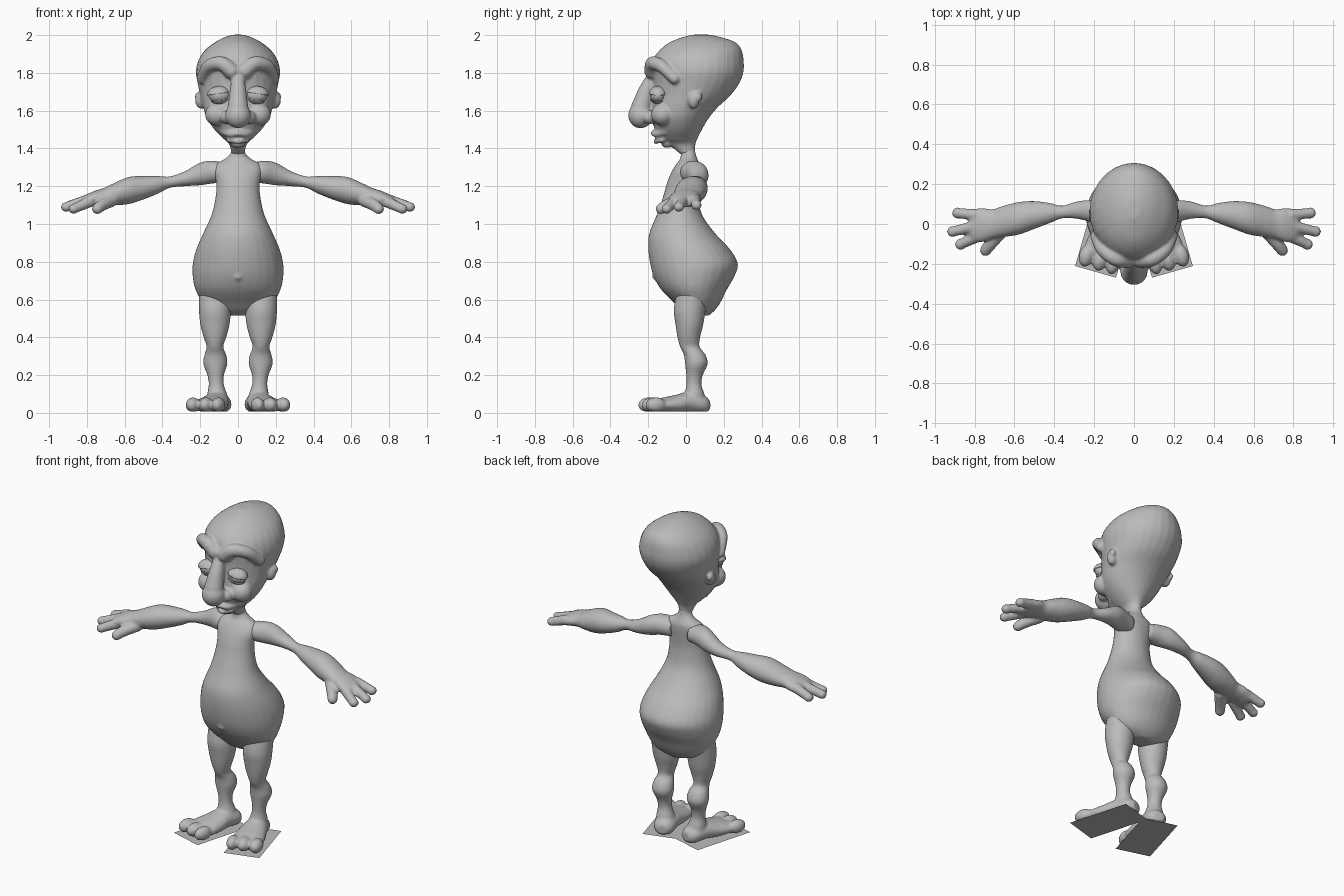
import bpy, bmesh, math
from mathutils import Matrix, Vector

cube = bpy.data.objects.get("Cube")
if cube:
    bpy.data.objects.remove(cube, do_unlink=True)

clay = bpy.data.materials.new("clay_grey")
clay.use_nodes = True
GREY = (0.5, 0.5, 0.5, 1)
clay.diffuse_color = GREY
clay.node_tree.nodes["Principled BSDF"].inputs["Base Color"].default_value = GREY


def spline(a, b, c, d, t):
    return [0.5 * (2 * q + (r - p) * t + (2 * p - 5 * q + 4 * r - s) * t * t
                   + (3 * q - p - 3 * r + s) * t ** 3) for p, q, r, s in zip(a, b, c, d)]


def loft(bm, axis, rings, n=28, steps=4):
    """Skin smooth ellipses (x, y, z, ru, rv) that lie across the given axis."""
    u, v = [i for i in range(3) if i != axis]
    pts = [rings[0], *rings, rings[-1]]
    path = [spline(*pts[i:i + 4], k / steps) for i in range(len(rings) - 1) for k in range(steps)]
    path.append(rings[-1])
    loops = []
    for p in path:
        loop = []
        for k in range(n):
            co = Vector(p[:3])
            co[u] += p[3] * math.cos(math.tau * k / n)
            co[v] += p[4] * math.sin(math.tau * k / n)
            loop.append(bm.verts.new(co))
        loops.append(loop)
    for a, b in zip(loops, loops[1:]):
        for k in range(n):
            j = (k + 1) % n
            bm.faces.new((a[k], a[j], b[j], b[k]))
    bm.faces.new(loops[0])
    bm.faces.new(loops[-1])


def profile(bm, rows):
    """Loft upward from rows of height, half width, front y, back y."""
    loft(bm, 2, [(0, (f + b) / 2, z, w, (b - f) / 2) for z, w, f, b in rows])


def ball(bm, pos, radii):
    m = Matrix.Translation(pos) @ Matrix.Diagonal((*radii, 1))
    bmesh.ops.create_uvsphere(bm, u_segments=24, v_segments=16, radius=1, matrix=m)


def chain(bm, points, r0, r1, count=14):
    """Rounded sausage through the points."""
    pts = [points[0], *points, points[-1]]
    spans = len(points) - 1
    for k in range(count + 1):
        t = k / count * spans
        i = min(int(t), spans - 1)
        r = r0 + (r1 - r0) * k / count
        ball(bm, spline(*pts[i:i + 4], t - i), (r, r, r))


def finish(bm, name, side=1, voxel=0):
    if side < 0:
        bmesh.ops.scale(bm, vec=(-1, 1, 1), verts=bm.verts)
    bmesh.ops.recalc_face_normals(bm, faces=bm.faces)
    for f in bm.faces:
        f.smooth = True
    mesh = bpy.data.meshes.new(name)
    bm.to_mesh(mesh)
    bm.free()
    mesh.materials.append(clay)
    ob = bpy.data.objects.new(name, mesh)
    bpy.context.collection.objects.link(ob)
    if voxel:  # fuse the overlapping forms into one skin
        rm = ob.modifiers.new("fuse", 'REMESH')
        rm.mode = 'VOXEL'
        rm.voxel_size = voxel
        rm.use_smooth_shade = True
        sm = ob.modifiers.new("soften", 'SMOOTH')
        sm.factor = 0.5
        sm.iterations = 4
    return ob


# Torso: pear belly, narrow chest, thin neck
bm = bmesh.new()
profile(bm, [
    (.515, .06, .02, .12), (.54, .14, -.02, .15), (.58, .185, -.06, .18),
    (.65, .225, -.13, .215), (.72, .24, -.17, .255), (.79, .24, -.19, .275),
    (.87, .22, -.2, .23), (.95, .185, -.195, .155), (1.05, .14, -.155, .085),
    (1.15, .118, -.12, .065), (1.22, .116, -.1, .065), (1.28, .13, -.075, .07),
    (1.32, .115, -.05, .07), (1.345, .07, -.03, .06), (1.38, .036, -.03, .05),
    (1.43, .035, -.04, .045)])
ball(bm, (0, -.168, .72), (.016, .012, .016))
finish(bm, "torso", voxel=.011)

# Head: skull and jaw
bm = bmesh.new()
profile(bm, [
    (1.37, .035, -.03, .045), (1.42, .045, -.09, .05), (1.45, .075, -.14, .06),
    (1.5, .125, -.165, .085), (1.56, .165, -.18, .12), (1.62, .185, -.18, .17),
    (1.68, .2, -.175, .235), (1.75, .215, -.175, .285), (1.81, .223, -.18, .305),
    (1.87, .208, -.175, .305), (1.92, .175, -.14, .295), (1.96, .125, -.09, .265),
    (1.985, .08, -.03, .2), (2.002, .03, .03, .13)])
# Nose
chain(bm, [(0, -.185, 1.76), (0, -.21, 1.7), (0, -.235, 1.62)], .034, .055)
ball(bm, (0, -.24, 1.575), (.068, .066, .068))
# Lips and chin
chain(bm, [(-.08, -.11, 1.487), (-.04, -.155, 1.475), (0, -.172, 1.48),
           (.04, -.155, 1.475), (.08, -.11, 1.487)], .015, .015, 24)
chain(bm, [(-.05, -.125, 1.445), (0, -.16, 1.437), (.05, -.125, 1.445)], .014, .014, 16)
ball(bm, (0, -.1, 1.425), (.04, .03, .022))
for s in (-1, 1):
    # Nostrils, cheeks, brows, ears
    ball(bm, (s * .06, -.19, 1.565), (.034, .04, .036))
    ball(bm, (s * .11, -.125, 1.58), (.065, .06, .06))
    chain(bm, [(s * .035, -.18, 1.81), (s * .09, -.175, 1.85),
               (s * .155, -.13, 1.835), (s * .19, -.06, 1.77)], .042, .03, 18)
    ball(bm, (s * .195, .04, 1.655), (.032, .03, .045))
    ball(bm, (s * .212, .06, 1.672), (.016, .025, .025))
finish(bm, "head", voxel=.008)

FOOT = Matrix.Translation((.1, .06, 0)) @ Matrix.Rotation(math.radians(16), 4, 'Z')

for s, side in ((1, "left"), (-1, "right")):
    # Eyeball, with a drooping upper lid and a thin lower lid
    eye = (.1, -.148, 1.682)
    bm = bmesh.new()
    ball(bm, eye, (.056, .042, .042))
    finish(bm, side + "_eye", s)
    for lid, up, height in (("upper", 1, .008), ("lower", -1, -.026)):
        bm = bmesh.new()
        ball(bm, eye, (.063, .05, .048))
        bmesh.ops.bisect_plane(bm, geom=bm.verts[:] + bm.edges[:] + bm.faces[:],
                               plane_co=Vector(eye) + Vector((0, 0, height)),
                               plane_no=(up * .15, 0, up), clear_inner=True)
        bmesh.ops.holes_fill(bm, edges=[e for e in bm.edges if e.is_boundary])
        finish(bm, f"{side}_{lid}_eyelid", s)

    # Arm and palm
    bm = bmesh.new()
    loft(bm, 0, [
        (.06, .03, 1.27, .05, .05), (.13, .035, 1.275, .065, .06),
        (.2, .06, 1.265, .058, .06), (.28, .07, 1.24, .045, .04),
        (.36, .06, 1.222, .032, .03), (.42, .055, 1.208, .05, .046),
        (.5, .045, 1.192, .07, .062), (.58, .028, 1.177, .082, .072),
        (.66, .012, 1.157, .078, .058), (.71, 0, 1.145, .074, .046),
        (.76, -.005, 1.135, .085, .04), (.81, -.008, 1.12, .08, .032),
        (.83, -.008, 1.115, .05, .02)])
    # Fingers and thumb
    for base, tip in (((.79, .045, 1.13), (.885, .055, 1.1)),
                      ((.79, -.01, 1.13), (.91, -.038, 1.09)),
                      ((.78, -.06, 1.12), (.87, -.102, 1.08))):
        chain(bm, [base, tip], .03, .025)
        ball(bm, tip, (.028, .028, .026))
    chain(bm, [(.67, -.04, 1.125), (.72, -.1, 1.1), (.745, -.133, 1.08)], .035, .028)
    finish(bm, side + "_arm", s, .0075)

    # Foot and toes, turned outward
    bm = bmesh.new()
    loft(bm, 1, [
        (0, .065, .04, .03, .03), (0, .03, .045, .06, .05), (0, -.05, .055, .07, .055),
        (0, -.12, .045, .085, .05), (0, -.2, .04, .095, .038), (0, -.25, .035, .08, .028)])
    for x, r in ((-.068, .034), (0, .038), (.072, .038)):
        ball(bm, (x, -.248, .042), (r, .058, .04))
    bmesh.ops.transform(bm, matrix=FOOT, verts=bm.verts)
    # Leg: thigh, pinched knee, calf, ankle
    loft(bm, 2, [
        (.1, .05, .04, .06, .06), (.11, .045, .1, .052, .052),
        (.115, .042, .15, .04, .04), (.118, .045, .2, .044, .044),
        (.12, .055, .26, .064, .06), (.12, .045, .31, .057, .057),
        (.122, .02, .35, .044, .052), (.122, .015, .4, .06, .06),
        (.122, .018, .47, .078, .074), (.122, .02, .55, .085, .085),
        (.12, .04, .66, .085, .085)])
    for v in bm.verts:
        v.co.z = max(v.co.z, .008)
    finish(bm, side + "_leg", s, .008)

    # Flat sheet under the foot
    bm = bmesh.new()
    corners = ((-.1, -.314), (.113, -.314), (.113, .068), (-.1, .068))
    bm.faces.new([bm.verts.new(FOOT @ Vector((x, y, 0))) for x, y in corners])
    sheet = finish(bm, side + "_foot_sheet", s)
    if sheet.data.polygons[0].normal.z < 0:
        sheet.data.flip_normals()
